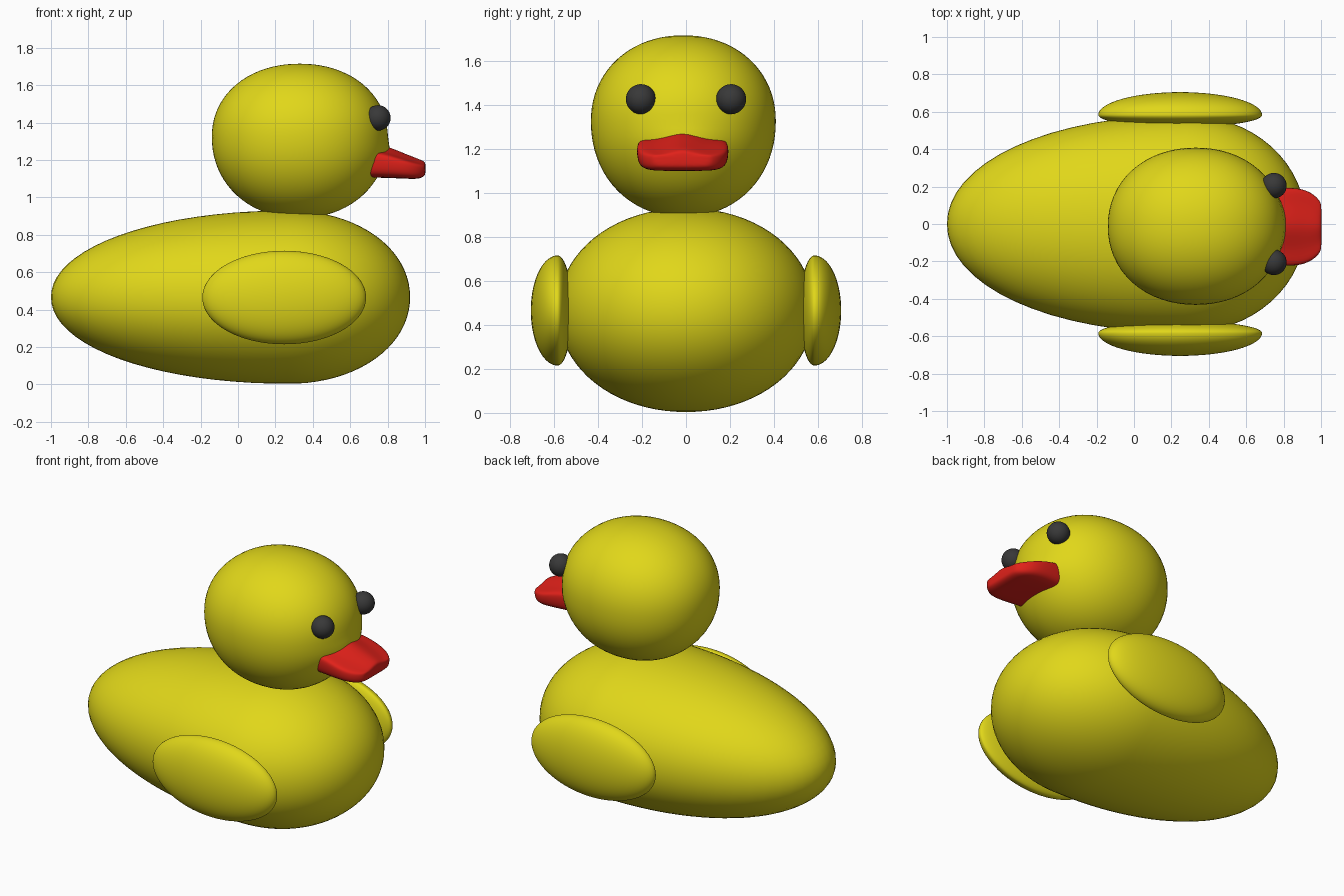
import bpy, bmesh
from math import exp

if "Cube" in bpy.data.objects:
    bpy.data.objects.remove(bpy.data.objects["Cube"])


def material(name, rgb):
    m = bpy.data.materials.new(name)
    m.diffuse_color = (*rgb, 1)
    m.use_nodes = True
    m.node_tree.nodes["Principled BSDF"].inputs["Base Color"].default_value = m.diffuse_color
    return m


yellow = material("yellow", (0.75, 0.68, 0.01))
red = material("red", (0.75, 0.015, 0.01))
black = material("black", (0.04, 0.04, 0.04))


def finish(name, bm, mat):
    bmesh.ops.recalc_face_normals(bm, faces=bm.faces)
    for f in bm.faces:
        f.smooth = True
    me = bpy.data.meshes.new(name)
    bm.to_mesh(me)
    bm.free()
    me.materials.append(mat)
    ob = bpy.data.objects.new(name, me)
    bpy.context.collection.objects.link(ob)
    return ob


def egg(name, centre, neg, pos, mat, power=2.0, bump=None):
    """Ellipsoid with its own radius in each of the six directions."""
    bm = bmesh.new()
    bmesh.ops.create_uvsphere(bm, u_segments=64, v_segments=40, radius=1)
    for v in bm.verts:
        n = sum(abs(c) ** power for c in v.co) ** (-1 / power)
        for i in range(3):
            c = v.co[i] * n
            v.co[i] = centre[i] + c * (pos[i] if c > 0 else neg[i])
        if bump:
            v.co.x += bump(v.co)
    return finish(name, bm, mat)


# Body: long tail end, round chest
egg("body", (0.27, 0, 0.467), (1.27, 0.582, 0.463), (0.65, 0.582, 0.463), yellow, 2.05)


# Head, swelling slightly where the beak joins
def beak_swell(p):
    if p.x < 0.5:
        return 0
    return 0.022 * exp(-(p.y / 0.17) ** 2 - ((p.z - 1.22) / 0.07) ** 2)


egg("head", (0.33, -0.012, 1.325), (0.47, 0.42, 0.435), (0.47, 0.42, 0.39),
    yellow, 2.1, beak_swell)

# Wings (flatter on the inside) and eyes
for side, s in (("right", -1), ("left", 1)):
    inner, outer = (0.438, 0.065, 0.25), (0.438, 0.122, 0.25)
    neg, pos = (inner, outer) if s > 0 else (outer, inner)
    egg(side + "_wing", (0.247, s * 0.583, 0.465), neg, pos, yellow)
    r = (0.068,) * 3
    egg(side + "_eye", (0.748, s * 0.205, 1.425), r, r, black)

# Beak: one cross-section lofted forwards (x, half width, bottom, top)
half = [(0, 1.0), (0.3, 0.9), (0.62, 0.76), (0.97, 0.72), (1.03, 0.6),
        (1.01, 0.25), (0.9, 0.0), (0.45, -0.02), (0, -0.02)]
section = half + [(-y, z) for y, z in half[-2:0:-1]]
stations = [(0.62, 0.19, 1.11, 1.31), (0.74, 0.2, 1.11, 1.295), (0.82, 0.205, 1.107, 1.27),
            (0.9, 0.2, 1.103, 1.235), (0.96, 0.172, 1.1, 1.212), (0.995, 0.135, 1.112, 1.196),
            (1.003, 0.11, 1.13, 1.182)]
bm = bmesh.new()
rings = [[bm.verts.new((x, -0.015 + y * w, lo + z * (hi - lo))) for y, z in section]
         for x, w, lo, hi in stations]
k = len(section)
for a, b in zip(rings, rings[1:]):
    for i in range(k):
        bm.faces.new((a[i], a[(i + 1) % k], b[(i + 1) % k], b[i]))
for ring in (rings[0], rings[-1]):
    bm.faces.new(ring)
beak = finish("beak", bm, red)
sub = beak.modifiers.new("smooth", 'SUBSURF')
sub.levels = sub.render_levels = 2
